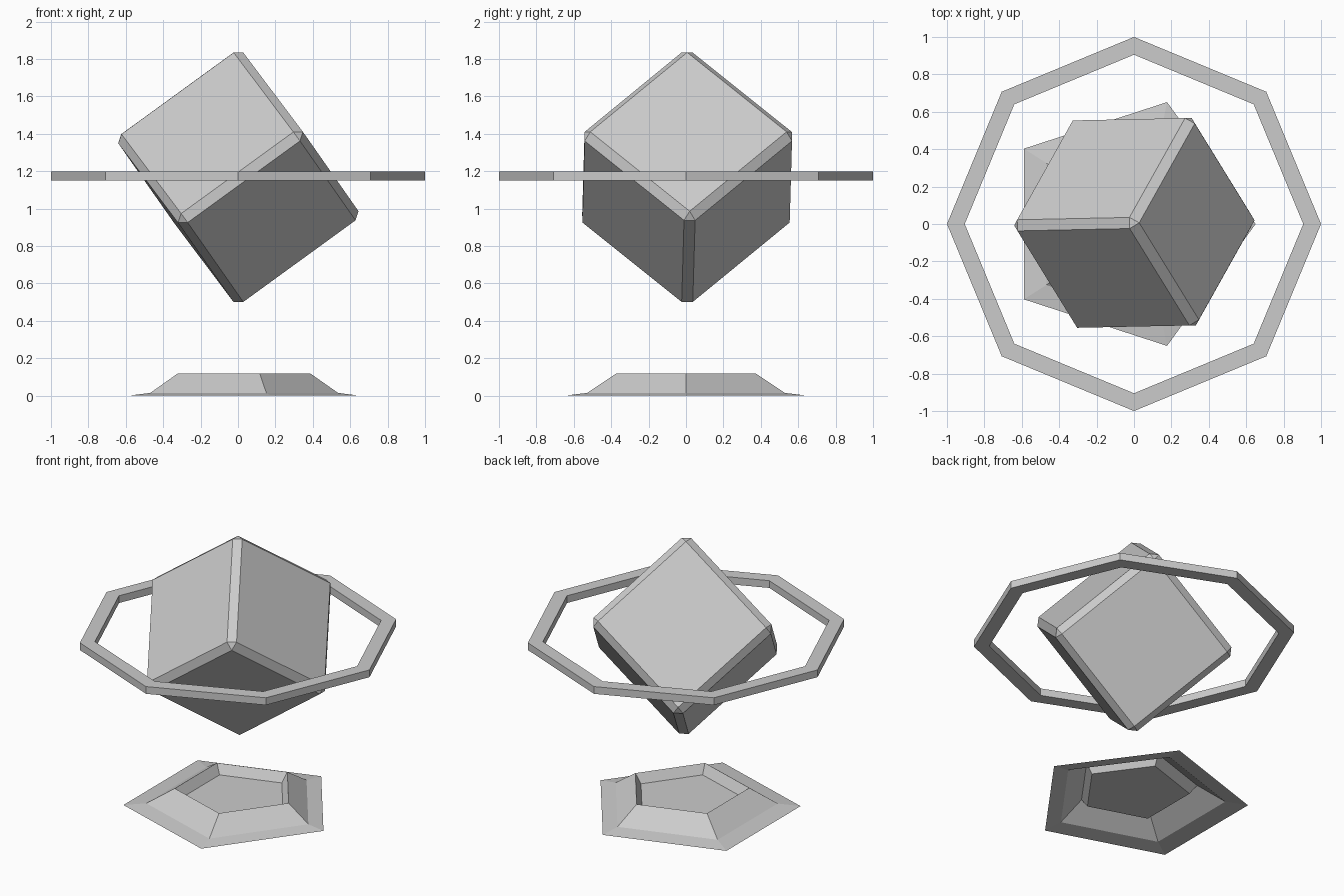
import bpy, bmesh
from math import cos, sin, pi, radians

old = bpy.data.objects.get("Cube")
if old:
    bpy.data.objects.remove(old, do_unlink=True)

grey = bpy.data.materials.new("light_grey")
grey.use_nodes = True
colour = (0.6, 0.6, 0.6, 1)
grey.diffuse_color = colour
grey.node_tree.nodes["Principled BSDF"].inputs["Base Color"].default_value = colour


def add_object(name, bm):
    mesh = bpy.data.meshes.new(name)
    bm.to_mesh(mesh)
    bm.free()
    mesh.materials.append(grey)
    obj = bpy.data.objects.new(name, mesh)
    bpy.context.collection.objects.link(obj)
    return obj


def loft(bm, sides, profile, closed=False):
    """Bridge polygon loops given as (radius, z, x offset); return the loops."""
    loops = []
    for r, z, dx in profile:
        angles = [2 * pi * i / sides for i in range(sides)]
        loops.append([bm.verts.new((r * cos(a) + dx, r * sin(a), z)) for a in angles])
    pairs = list(zip(loops, loops[1:]))
    if closed:
        pairs.append((loops[-1], loops[0]))
    for a, b in pairs:
        for i in range(sides):
            j = (i + 1) % sides
            bm.faces.new((a[i], a[j], b[j], b[i]))
    return loops


# Pedestal: open shell with flared rim, sloped wall and sunken floor
bm = bmesh.new()
loops = loft(bm, 5, [(0.685, 0, -0.035), (0.555, 0.015, -0.02),
                     (0.39, 0.12, -0.005), (0.345, 0.058, -0.003)])
bm.faces.new(loops[-1])
add_object("pedestal", bm)

# Floating octagonal ring
bm = bmesh.new()
loft(bm, 8, [(1, 1.15, 0), (1, 1.2, 0), (0.905, 1.2, 0), (0.905, 1.15, 0)], closed=True)
add_object("floating_ring", bm)

# Chamfered cube balanced on one corner
bm = bmesh.new()
bmesh.ops.create_cube(bm, size=0.826)
cube = add_object("floating_cube", bm)
cube.location = (0.002, 0.006, 1.168)
cube.rotation_euler = (radians(45), radians(-36), radians(1.2))
bevel = cube.modifiers.new("chamfer", "BEVEL")
bevel.width = 0.042
bevel.segments = 1
